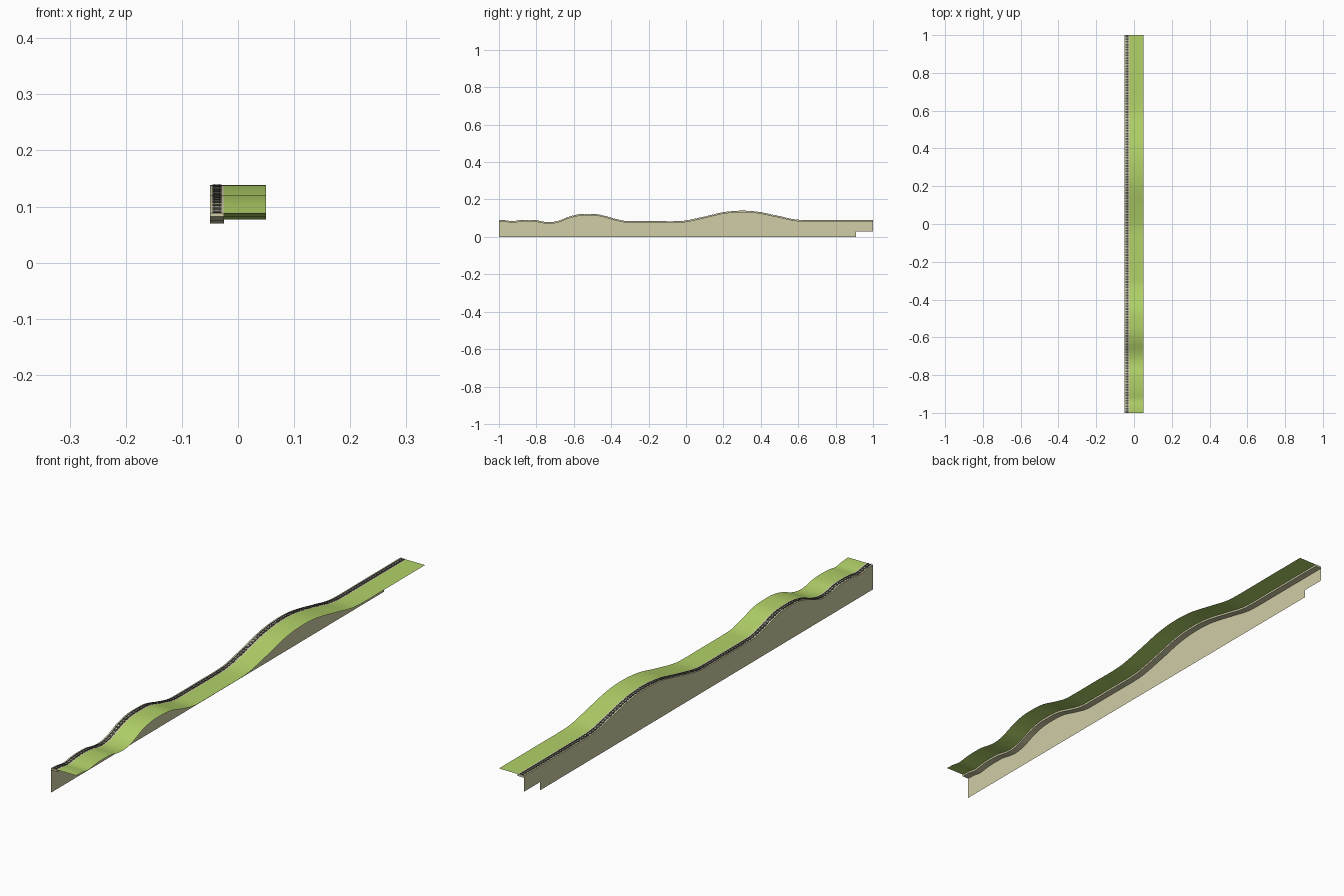
import bpy, bmesh, math

if "Cube" in bpy.data.objects:
    bpy.data.objects.remove(bpy.data.objects["Cube"])

# height profile along y
PROFILE = [(-1, .089), (-.965, .087), (-.93, .082), (-.89, .087), (-.85, .089), (-.80, .087),
           (-.76, .079), (-.72, .077), (-.68, .085), (-.62, .108), (-.57, .119), (-.52, .121),
           (-.46, .117), (-.39, .098), (-.33, .084), (-.28, .082), (-.15, .082), (-.05, .082),
           (0, .086), (.1, .107), (.2, .130), (.29, .138), (.38, .133), (.5, .109),
           (.58, .092), (.64, .088), (.75, .088), (1, .088)]
LEFT, KERB, RIGHT = -.05, -.025, .05
BED = .007           # roadbed thickness
MID = (LEFT + KERB) / 2


def height(y):
    """Smooth cubic interpolation of the profile."""
    n = len(PROFILE)
    i = 0
    while i < n - 2 and y > PROFILE[i + 1][0]:
        i += 1

    def slope(k):
        a, b = PROFILE[max(k - 1, 0)], PROFILE[min(k + 1, n - 1)]
        return (b[1] - a[1]) / (b[0] - a[0])
    (y0, z0), (y1, z1) = PROFILE[i], PROFILE[i + 1]
    h = y1 - y0
    t = (y - y0) / h
    return ((2*t**3 - 3*t*t + 1) * z0 + (t**3 - 2*t*t + t) * h * slope(i)
            + (3*t*t - 2*t**3) * z1 + (t**3 - t*t) * h * slope(i + 1))


def material(name, rgb):
    m = bpy.data.materials.new(name)
    m.diffuse_color = (*rgb, 1)
    m.use_nodes = True
    m.node_tree.nodes["Principled BSDF"].inputs["Base Color"].default_value = m.diffuse_color
    return m


GREEN = material("grass green", (.445, .645, .14))
BEIGE = material("wood beige", (.63, .61, .38))
DARK = material("track grey", (.085, .085, .08))


def make(name, verts, faces, mat, smooth=False):
    me = bpy.data.meshes.new(name)
    me.from_pydata(verts, [], faces)
    me.materials.append(mat)
    ob = bpy.data.objects.new(name, me)
    bpy.context.collection.objects.link(ob)
    if smooth:
        bpy.ops.object.select_all(action='DESELECT')
        ob.select_set(True)
        bpy.context.view_layer.objects.active = ob
        bpy.ops.object.shade_smooth_by_angle(angle=math.radians(30))
    return ob


N = 200
YS = [-1 + 2 * i / N for i in range(N + 1)]


def sweep(name, section, mat, closed=False, caps=False):
    """Sweep an (x, dz) cross-section along the height profile."""
    k = len(section)
    verts = [(x, y, height(y) + dz) for y in YS for x, dz in section]
    faces = []
    for i in range(N):
        for j in range(k if closed else k - 1):
            a, b = i * k + j, i * k + (j + 1) % k
            faces.append((a, b, b + k, a + k))
    if caps:
        faces.append(tuple(reversed(range(k))))
        faces.append(tuple(N * k + j for j in range(k)))
    return make(name, verts, faces, mat, True)


# grass sheet
sweep("grass_strip", [(KERB, 0), (RIGHT, 0)], GREEN)

# roadbed under the track (left side is formed by the wall)
sweep("roadbed", [(LEFT, -BED), (KERB, -BED), (KERB, 0), (LEFT, 0)][::1], BEIGE, False, True)
# roadbed section above is open on the left edge

# side wall with a notch at the back foot
wall_ys = sorted(YS + [.909])
verts, faces = [], []
for y in wall_ys:
    verts += [(LEFT, y, 0), (LEFT, y, .03), (LEFT, y, height(y))]
for i in range(len(wall_ys) - 1):
    a, b = 3 * i, 3 * i + 3
    faces.append((a + 1, a + 2, b + 2, b + 1))
    if wall_ys[i] < .9085:
        faces.append((a, a + 1, b + 1, b))
make("side_wall", verts, faces, BEIGE)

# sleepers following the slope
verts, faces = [], []
COUNT, HALF_X, HALF_Y, TALL = 140, .0078, .0042, .001
for i in range(COUNT):
    y = -1 + 2 * (i + .5) / COUNT
    o = len(verts)
    for dz in (0, TALL):
        for sx, sy in ((-1, -1), (1, -1), (1, 1), (-1, 1)):
            yy = y + sy * HALF_Y
            verts.append((MID + sx * HALF_X, yy, height(yy) + dz))
    faces.append(tuple(o + j for j in (4, 5, 6, 7)))
    for j in range(4):
        q = (j + 1) % 4
        faces.append((o + j, o + q, o + 4 + q, o + 4 + j))
make("sleepers", verts, faces, DARK)

# pair of rails
for side, name in ((-1, "left_rail"), (1, "right_rail")):
    c, w = MID + side * .0048, .0007
    sweep(name, [(c - w, .0005), (c + w, .0005), (c + w, .002), (c - w, .002)], DARK, True, True)
